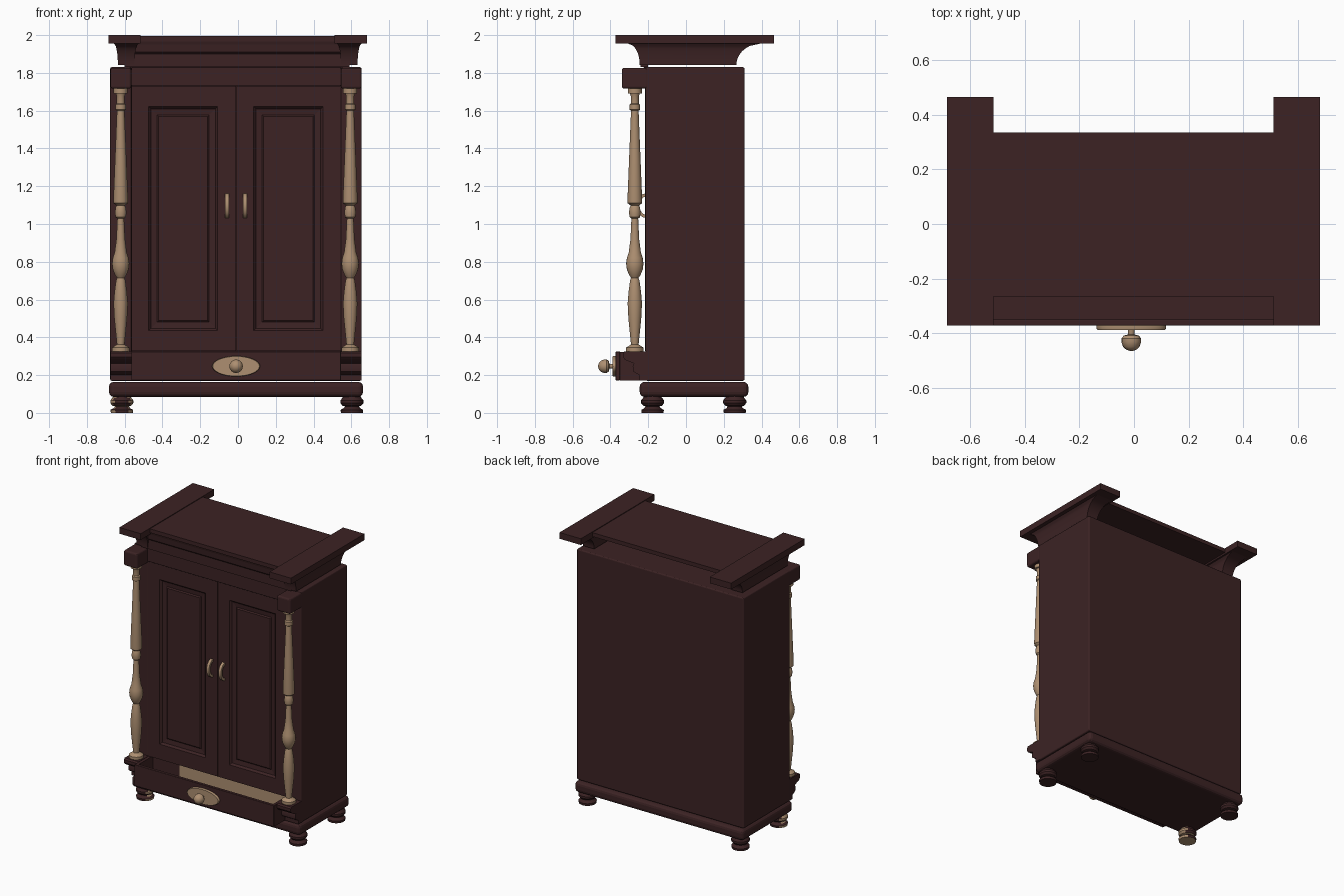
import bpy, bmesh, math

if "Cube" in bpy.data.objects:
    bpy.data.objects.remove(bpy.data.objects["Cube"])


def material(name, rgb):
    m = bpy.data.materials.new(name)
    m.diffuse_color = (*rgb, 1)
    m.use_nodes = True
    m.node_tree.nodes["Principled BSDF"].inputs["Base Color"].default_value = m.diffuse_color
    return m


WOOD = material("dark_red_wood", (0.045, 0.0165, 0.0175))
TAN = material("light_tan_wood", (0.42, 0.275, 0.165))


def loft(name, rings, mat, smooth=False, bevel=0):
    """Skin a list of equal-length point rings and cap both ends."""
    bm = bmesh.new()
    vs = [[bm.verts.new(p) for p in r] for r in rings]
    n = len(vs[0])
    for a, b in zip(vs, vs[1:]):
        for i in range(n):
            j = (i + 1) % n
            bm.faces.new((a[i], a[j], b[j], b[i]))
    bm.faces.new(vs[0][::-1])
    bm.faces.new(vs[-1])
    bmesh.ops.recalc_face_normals(bm, faces=bm.faces)
    me = bpy.data.meshes.new(name)
    bm.to_mesh(me)
    bm.free()
    me.materials.append(mat)
    ob = bpy.data.objects.new(name, me)
    bpy.context.collection.objects.link(ob)
    if bevel:
        mod = ob.modifiers.new("bevel", 'BEVEL')
        mod.width, mod.segments = bevel, 3
    if smooth:
        bpy.ops.object.select_all(action='DESELECT')
        ob.select_set(True)
        bpy.context.view_layer.objects.active = ob
        bpy.ops.object.shade_smooth_by_angle(angle=math.radians(35))
    return ob


def rect(x0, x1, y0, y1, z):
    return [(x0, y0, z), (x1, y0, z), (x1, y1, z), (x0, y1, z)]


def front_rect(x0, x1, z0, z1, y):
    return [(x0, y, z0), (x1, y, z0), (x1, y, z1), (x0, y, z1)]


def box(name, x0, x1, y0, y1, z0, z1, mat=WOOD, bevel=0):
    return loft(name, [rect(x0, x1, y0, y1, z0), rect(x0, x1, y0, y1, z1)], mat, bevel=bevel)


def side_prism(name, yz, x0, x1, mat=WOOD, smooth=False):
    return loft(name, [[(x, y, z) for y, z in yz] for x in (x0, x1)], mat, smooth)


def lathe(name, prof, c, mat, n=20, axis='z'):
    rings = []
    for r, h in prof:
        pts = [(r * math.cos(2 * math.pi * i / n), r * math.sin(2 * math.pi * i / n)) for i in range(n)]
        if axis == 'z':
            rings.append([(c[0] + a, c[1] + b, h) for a, b in pts])
        else:
            rings.append([(c[0] + a, h, c[1] + b) for a, b in pts])
    return loft(name, rings, mat, True)


L, R = -0.565, 0.545          # inner edges of the front posts
MID = -0.01

# Carcass with a shallow front notch for the doors
plan = [(-.677, -.214), (L, -.214), (L, -.19), (R, -.19), (R, -.214),
        (.654, -.214), (.654, .31), (-.677, .31)]
loft("carcass", [[(x, y, z) for x, y in plan] for z in (.17, 1.83)], WOOD, bevel=.008)
box("base_slab", -.683, .662, -.245, .33, .085, .164, bevel=.025)

# Bun feet
foot = [(.058, 0), (.06, .016), (.045, .024), (.036, .034), (.05, .038), (.061, .052),
        (.061, .066), (.05, .08), (.045, .09)]
for sx, x in (("left", -.615), ("right", .603)):
    for sy, y in (("front", -.177), ("back", .258)):
        ob = lathe(f"{sy}_{sx}_foot", foot, (x, y), WOOD)
        if (sx, sy) == ("left", "front"):      # this foot has tan flanks
            ob.data.materials.append(TAN)
            for f in ob.data.polygons:
                if abs(f.normal.x) > .6 or f.normal.z < -.95:
                    f.material_index = 1

# Doors with recessed panels, and bow handles
for side, x0, x1, p0, p1, hx in (("left", L, MID - .001, -.473, -.108, -.058),
                                 ("right", MID + .001, R, .083, .45, .037)):
    steps = [(0, -.216), (.012, -.202), (.045, -.198), (.053, -.205), (.06, -.205)]
    rings = [front_rect(x0, x1, .327, 1.73, y) for y in (-.185, -.216)]
    rings += [front_rect(p0 + d, p1 - d, .436 + d, 1.622 - d, y) for d, y in steps]
    loft(f"{side}_door", rings, WOOD)
    arc = [math.pi * i / 10 for i in range(11)]
    yz = [(-.212 - .05 * math.sin(t), 1.097 + .065 * math.cos(t)) for t in arc]
    yz += [(-.212 - .034 * math.sin(t), 1.097 + .048 * math.cos(t)) for t in reversed(arc)]
    side_prism(f"{side}_door_handle", yz, hx - .01, hx + .01, TAN, True)

# Rail above the doors
box("top_rail", L, R, -.225, -.185, 1.732, 1.83, bevel=.004)

# Corner columns with cap blocks and scrolled brackets
column = [(.047, .325), (.047, .345), (.036, .352), (.02, .362), (.026, .42), (.034, .5),
          (.038, .58), (.033, .64), (.025, .70), (.02, .715), (.03, .73), (.042, .76),
          (.046, .79), (.042, .82), (.032, .85), (.023, .92), (.018, 1.028), (.027, 1.036),
          (.031, 1.06), (.027, 1.088), (.022, 1.098), (.038, 1.11), (.039, 1.125),
          (.03, 1.35), (.02, 1.6), (.028, 1.605), (.028, 1.632), (.021, 1.638),
          (.021, 1.675), (.026, 1.69), (.037, 1.692), (.037, 1.717)]
bracket = [(-.2, .326), (-.325, .326), (-.334, .316), (-.334, .295), (-.322, .28), (-.295, .27),
           (-.275, .262), (-.282, .245), (-.28, .22), (-.262, .208), (-.246, .2), (-.246, .172), (-.2, .172)]
for side, x, a, b in (("left", -.621, -.675, L), ("right", .594, R, .654)):
    lathe(f"{side}_column", column, (x, -.271), TAN)
    box(f"{side}_column_cap", a, b, -.34, -.2, 1.717, 1.827, bevel=.012)
    side_prism(f"{side}_column_bracket", bracket, a, b, smooth=True)

# Drawer, pulled slightly open
box("drawer_front", L, R, -.372, -.35, .172, .325, bevel=.003)
box("drawer_floor", L + .02, R - .02, -.35, -.19, .172, .184)
for side, x in (("left", L), ("right", R - .02)):
    box(f"{side}_drawer_side", x, x + .02, -.35, -.19, .172, .323)
box("drawer_back_panel", -.33, R - .02, -.197, -.19, .184, .324, TAN)

# Oval drawer plate and knob
oval = [(math.cos(2 * math.pi * i / 32), math.sin(2 * math.pi * i / 32)) for i in range(32)]
loft("drawer_oval_plate", [[(MID + s * .127 * u, y, .247 + s * .054 * v) for u, v in oval]
                           for y, s in ((-.371, 1), (-.384, 1), (-.389, .97))], TAN, True)
lathe("drawer_knob", [(.013, -.387), (.011, -.405), (.028, -.409), (.036, -.42), (.036, -.432),
                      (.03, -.45), (.018, -.461), (.006, -.465)], (MID, .247), TAN, 16, 'y')

# Crown: front fascia, top board and two coved side caps
fascia = [(-.2, 1.832), (-.24, 1.832), (-.24, 1.9), (-.25, 1.91), (-.255, 1.95), (-.265, 1.985), (-.2, 1.985)]
side_prism("crown_fascia", fascia, -.6, .59)
box("crown_top_board", -.55, .545, -.266, .335, 1.967, 1.995)
for side, s, cx in (("left", -1, -.6), ("right", 1, .597)):
    rings = []
    for i in range(9):                          # concave cove flaring upward
        t = i / 8
        k = 1 - math.sqrt(1 - t * t)
        hx = .044 + .022 * k
        cc = cx - s * .008
        rings.append(rect(cc - hx, cc + hx + 0, -.245 - .065 * k, .267 + .135 * k, 1.842 + .115 * t))
    loft(f"{side}_crown_cove", rings, WOOD, True)
    box(f"{side}_crown_cap", cx - .085, cx + .085, -.372, .465, 1.955, 2.0)
